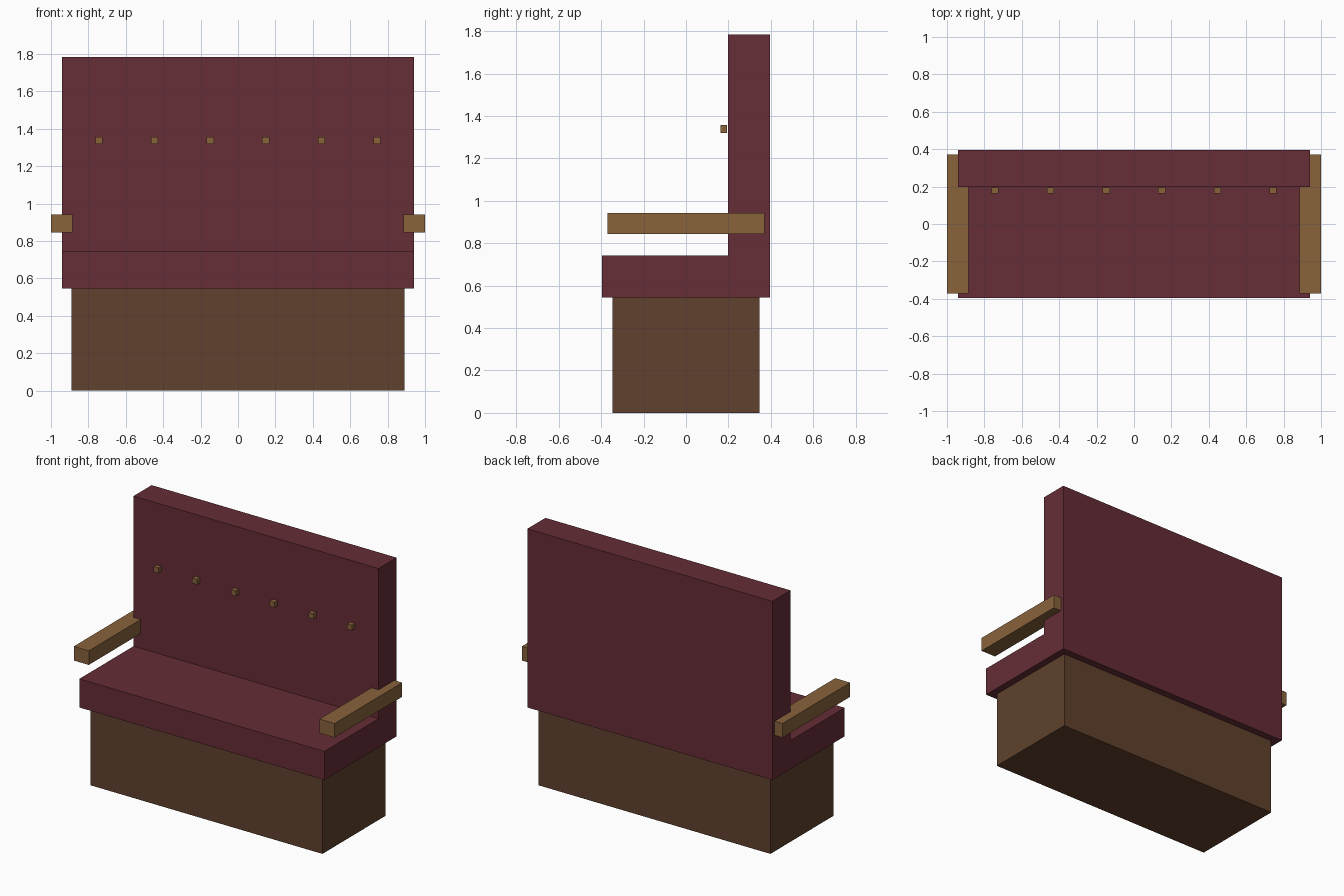
import bpy
import bmesh

cube = bpy.data.objects.get("Cube")
if cube:
    bpy.data.objects.remove(cube, do_unlink=True)


def material(name, rgb):
    mat = bpy.data.materials.new(name)
    mat.use_nodes = True
    color = (*rgb, 1.0)
    mat.diffuse_color = color
    mat.node_tree.nodes["Principled BSDF"].inputs["Base Color"].default_value = color
    return mat


maroon = material("maroon upholstery", (0.133, 0.026, 0.037))
dark_wood = material("dark wood", (0.117, 0.053, 0.026))
light_wood = material("light wood", (0.246, 0.125, 0.044))


def prism(name, profile, x0, x1, mat):
    """Extrude a side profile of (y, z) points from x0 to x1."""
    bm = bmesh.new()
    face = bm.faces.new([bm.verts.new((x0, y, z)) for y, z in profile])
    result = bmesh.ops.extrude_face_region(bm, geom=[face])
    moved = [v for v in result["geom"] if isinstance(v, bmesh.types.BMVert)]
    bmesh.ops.translate(bm, verts=moved, vec=(x1 - x0, 0, 0))
    bmesh.ops.recalc_face_normals(bm, faces=bm.faces)
    mesh = bpy.data.meshes.new(name)
    bm.to_mesh(mesh)
    bm.free()
    mesh.materials.append(mat)
    obj = bpy.data.objects.new(name, mesh)
    bpy.context.collection.objects.link(obj)
    return obj


def box(name, x, y, z, mat):
    profile = [(y[0], z[0]), (y[1], z[0]), (y[1], z[1]), (y[0], z[1])]
    return prism(name, profile, x[0], x[1], mat)


# Solid plinth
box("base", (-0.89, 0.89), (-0.346, 0.346), (0, 0.545), dark_wood)

# Seat and tall backrest as one L-shaped cushion
FRONT, BACK, SEAT_TOP, TOP = -0.396, 0.396, 0.743, 1.784
prism("seat_and_backrest",
      [(FRONT, 0.545), (BACK, 0.545), (BACK, TOP),
       (0.198, TOP), (0.198, SEAT_TOP), (FRONT, SEAT_TOP)],
      -0.94, 0.94, maroon)

# Armrests on both sides
for side, name in ((1, "left_armrest"), (-1, "right_armrest")):
    box(name, sorted((side * 0.885, side * 1.0)), (-0.371, 0.371),
        (0.845, 0.943), light_wood)

# Row of small square buttons in front of the backrest
for i in range(6):
    x = (i - 2.5) * 0.297
    box(f"button_{i + 1}", (x - 0.019, x + 0.019), (0.162, 0.194),
        (1.32, 1.357), light_wood)
